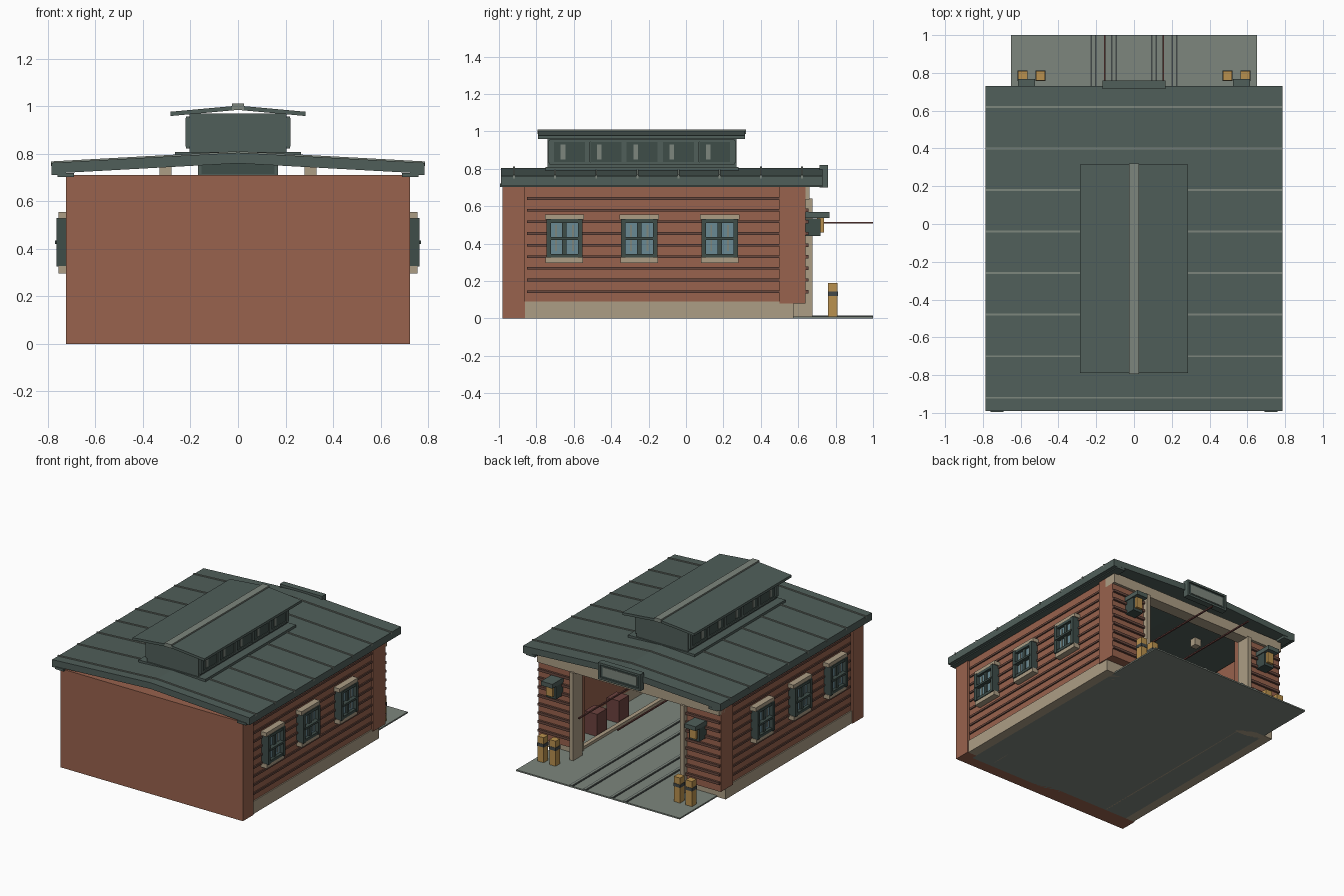
import bpy, bmesh
from mathutils import Vector

cube = bpy.data.objects.get("Cube")
if cube:
    bpy.data.objects.remove(cube, do_unlink=True)


def material(name, *rgb):
    lin = [((c / 255 + 0.055) / 1.055) ** 2.4 for c in rgb] + [1]
    m = bpy.data.materials.new(name)
    m.use_nodes = True
    m.diffuse_color = lin
    bsdf = m.node_tree.nodes["Principled BSDF"]
    bsdf.inputs["Base Color"].default_value = lin
    bsdf.inputs["Roughness"].default_value = 0.8
    return m


BRICK = material("brick red", 152, 98, 77)
MORTAR = material("dark brick", 104, 72, 62)
ROOF = material("roof green", 80, 95, 90)
FRAME = material("dark green", 62, 77, 73)
STONE = material("sandstone", 172, 157, 133)
GREY = material("pale grey green", 125, 134, 125)
GLASS = material("window blue", 106, 138, 148)
YELLOW = material("ochre yellow", 186, 145, 78)
OXIDE = material("oxide red", 108, 66, 62)
METAL = material("dark metal", 66, 72, 72)


def mesh_object(name, bm, mat):
    bmesh.ops.recalc_face_normals(bm, faces=bm.faces)
    me = bpy.data.meshes.new(name)
    bm.to_mesh(me)
    bm.free()
    me.materials.append(mat)
    ob = bpy.data.objects.new(name, me)
    bpy.context.scene.collection.objects.link(ob)
    return ob


def boxes(name, mat, *spans, both=False):
    """Boxes from (x0, x1, y0, y1, z0, z1); both adds a copy across x = 0."""
    bm = bmesh.new()
    spans = list(spans)
    if both:
        spans += [(-s[1], -s[0]) + tuple(s[2:]) for s in spans]
    for x0, x1, y0, y1, z0, z1 in spans:
        vs = bmesh.ops.create_cube(bm, size=1)["verts"]
        for v in vs:
            v.co = Vector(((x0 + x1) / 2 + v.co.x * (x1 - x0),
                           (y0 + y1) / 2 + v.co.y * (y1 - y0),
                           (z0 + z1) / 2 + v.co.z * (z1 - z0)))
    return mesh_object(name, bm, mat)


def gable(name, mat, half, ridge, eave, thick, runs):
    """Two-sided pitched slab, one for every (y0, y1) run."""
    bm = bmesh.new()
    profile = [(-half, eave), (0, ridge), (half, eave),
               (half, eave - thick), (0, ridge - thick), (-half, eave - thick)]
    for y0, y1 in runs:
        a = [bm.verts.new((x, y0, z)) for x, z in profile]
        b = [bm.verts.new((x, y1, z)) for x, z in profile]
        for i in range(6):
            j = (i + 1) % 6
            bm.faces.new((a[i], a[j], b[j], b[i]))
        for r in (a, b):
            bm.faces.new((r[0], r[1], r[4], r[5]))
            bm.faces.new((r[1], r[2], r[3], r[4]))
    return mesh_object(name, bm, mat)


# Ground, rails and stone footing
boxes("floor", GREY, (-0.65, 0.65, -0.9, 1, 0, 0.01))
boxes("rail_grooves", METAL, (0.09, 0.122, -0.85, 1, 0.005, 0.013),
      (0.198, 0.23, -0.85, 1, 0.005, 0.013), both=True)
boxes("rails", GREY, (0.098, 0.114, -0.85, 1, 0.005, 0.016),
      (0.206, 0.222, -0.85, 1, 0.005, 0.016), both=True)
boxes("footing", STONE, (0.65, 0.718, -0.86, 0.575, 0, 0.09),
      (0.46, 0.65, 0.5, 0.575, 0, 0.09), both=True)
boxes("inner_kerb", STONE, (0.47, 0.5, -0.85, 0.5, 0, 0.03), both=True)

# Brick walls and corner piers
boxes("rear_wall", BRICK, (-0.725, 0.725, -0.98, -0.86, 0, 0.71))
boxes("side_walls", BRICK, (0.65, 0.71, -0.86, 0.5, 0.09, 0.71), both=True)
boxes("portal_piers", BRICK, (0.455, 0.725, 0.5, 0.64, 0.08, 0.71), both=True)
levels = [0.143 + 0.0622 * i for i in range(9)]
boxes("side_courses", MORTAR,
      *[(0.7, 0.719, -0.85, 0.5, z - 0.007, z + 0.007) for z in levels], both=True)
boxes("portal_courses", MORTAR,
      *[(0.455, 0.722, 0.63, 0.655, z - 0.009, z + 0.009) for z in levels[:-1]],
      both=True)

# Portal surround
boxes("portal_jambs", STONE, (0.425, 0.455, 0.57, 0.675, 0.01, 0.64), both=True)
boxes("portal_lintel", STONE, (-0.725, 0.725, 0.57, 0.66, 0.635, 0.71))

# Side windows
for n, y in enumerate((-0.65, -0.25, 0.18), 1):
    tag = f"_{n}"
    boxes("window_lintel" + tag, STONE,
          (0.7, 0.755, y - 0.105, y + 0.105, 0.528, 0.556), both=True)
    boxes("window_sill" + tag, STONE,
          (0.7, 0.755, y - 0.1, y + 0.1, 0.297, 0.328), both=True)
    boxes("window_glass" + tag, GLASS,
          (0.7, 0.738, y - 0.085, y + 0.085, 0.33, 0.525), both=True)
    bars = [(0.7, 0.765, y + s * 0.085 - 0.012, y + s * 0.085 + 0.012, 0.325, 0.53)
            for s in (-1, 1)]
    bars += [(0.7, 0.76, y - 0.09, y + 0.09, z, z + 0.02) for z in (0.325, 0.51)]
    bars += [(0.7, 0.75, y - 0.012, y + 0.012, 0.33, 0.525),
             (0.7, 0.77, y - 0.085, y + 0.085, 0.42, 0.434)]
    boxes("window_frame" + tag, FRAME, *bars, both=True)
    boxes("window_glints" + tag, GREY,
          *[(0.736, 0.742, y + d - 0.005, y + d + 0.005, 0.36, 0.5)
            for d in (-0.045, 0.045)], both=True)

# Main roof with standing seams and eaves
gable("main_roof", ROOF, 0.785, 0.805, 0.762, 0.045, [(-0.99, 0.73)])
gable("roof_seams", GREY, 0.787, 0.811, 0.768, 0.02,
      [(y - 0.005, y + 0.005) for y in [0.62 - 0.22 * i for i in range(8)]])
boxes("eaves", ROOF, (0.755, 0.785, -0.99, 0.73, 0.71, 0.76),
      (0.69, 0.76, -0.995, 0.73, 0.703, 0.72), both=True)

# Roof lantern
boxes("lantern_curb", ROOF, (-0.265, 0.265, -0.75, 0.28, 0.78, 0.808))
boxes("lantern_body", ROOF, (-0.205, 0.205, -0.74, 0.27, 0.8, 0.97))
panels = [-0.62 + 0.194 * i for i in range(5)]
posts = [-0.72 + 0.194 * i for i in range(6)]
boxes("lantern_panels", FRAME,
      *[(0.2, 0.212, y - 0.085, y + 0.085, 0.835, 0.945) for y in panels], both=True)
boxes("lantern_posts", ROOF,
      *[(0.2, 0.22, y - 0.014, y + 0.014, 0.83, 0.95) for y in posts],
      (0.2, 0.218, -0.73, 0.26, 0.823, 0.837),
      (0.2, 0.218, -0.73, 0.26, 0.943, 0.957), both=True)
boxes("lantern_panes", GREY,
      *[(0.208, 0.216, y - 0.05, y - 0.025, 0.85, 0.93) for y in panels], both=True)
gable("lantern_roof", ROOF, 0.285, 1.003, 0.977, 0.018, [(-0.79, 0.315)])
boxes("lantern_ridge", GREY, (-0.026, 0.026, -0.795, 0.32, 0.985, 1.011))

# Blank sign board over the portal
boxes("sign_board", FRAME, (-0.165, 0.165, 0.72, 0.75, 0.705, 0.815))
boxes("sign_rim", ROOF, (-0.168, 0.168, 0.715, 0.76, 0.805, 0.82),
      (-0.168, 0.168, 0.715, 0.76, 0.7, 0.715),
      (-0.168, -0.153, 0.715, 0.76, 0.7, 0.82),
      (0.153, 0.168, 0.715, 0.76, 0.7, 0.82))
boxes("sign_panel", GREY, (-0.135, 0.135, 0.745, 0.754, 0.728, 0.792))

# Wall lamps beside the portal
boxes("lamp_housing", FRAME, (0.53, 0.61, 0.64, 0.72, 0.44, 0.535), both=True)
boxes("lamp_cap", ROOF, (0.525, 0.615, 0.64, 0.768, 0.537, 0.568), both=True)
boxes("lamp_glass", YELLOW, (0.545, 0.595, 0.7, 0.738, 0.46, 0.537), both=True)

# Bollards
boxes("bollards", YELLOW, *[(x - 0.025, x + 0.025, 0.76, 0.81, 0.005, 0.19)
                            for x in (0.495, 0.59)], both=True)
boxes("bollard_bands", METAL, *[(x - 0.027, x + 0.027, 0.758, 0.812, 0.12, 0.143)
                                for x in (0.495, 0.59)], both=True)

# Overhead wires and interior fittings
boxes("overhead_wires", OXIDE, (0.15, 0.16, -0.86, 1, 0.506, 0.515), both=True)
boxes("storage_crates", OXIDE, (0.51, 0.61, 0.17, 0.28, 0.01, 0.17),
      (0.51, 0.61, -0.08, 0.03, 0.01, 0.17), both=True)
boxes("ceiling_lamps", STONE, *[(0.28, 0.33, y, y + 0.05, 0.69, 0.745)
                                for y in (-0.4, 0.25)], both=True)
